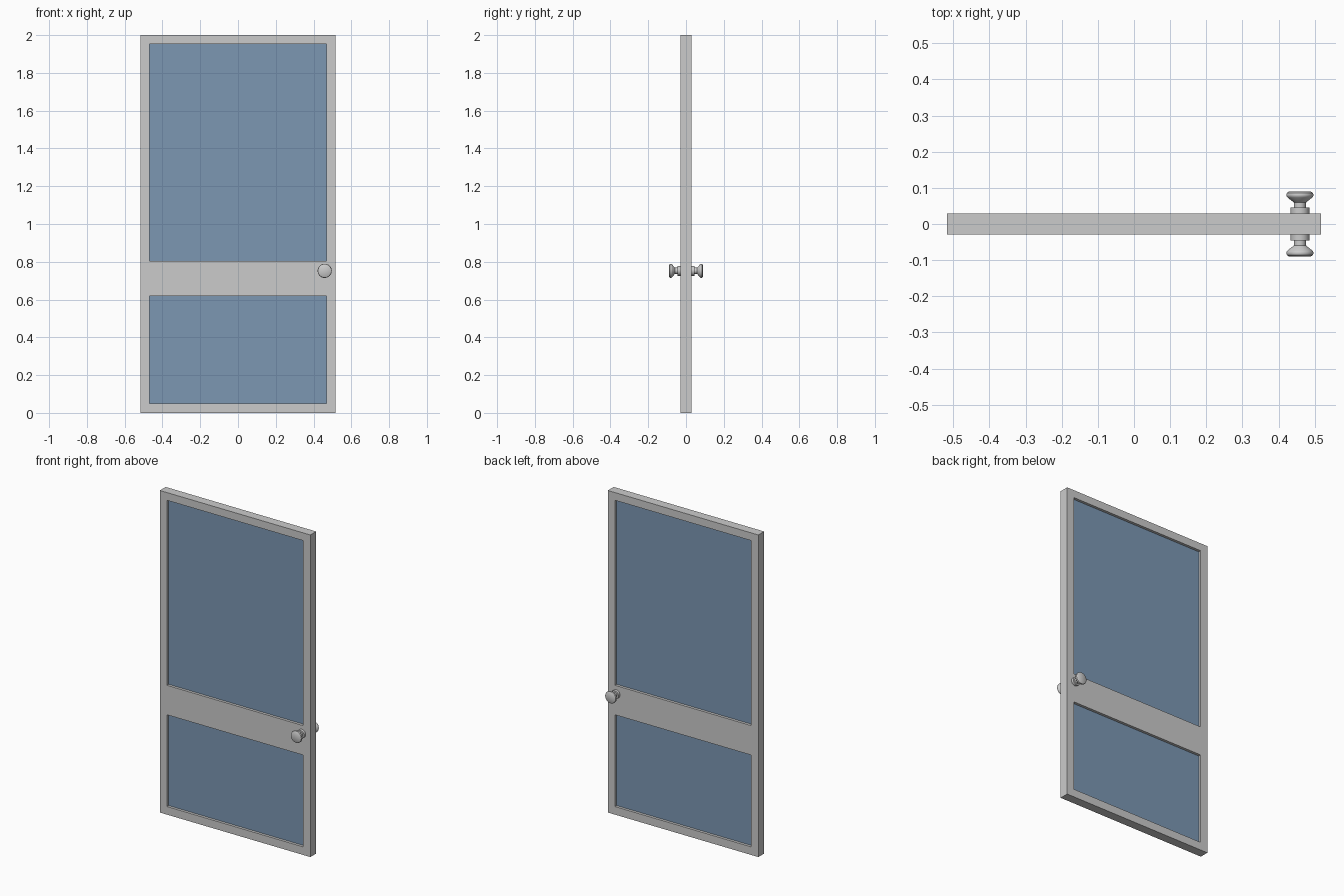
import bpy, bmesh, math
from mathutils import Matrix

if "Cube" in bpy.data.objects:
    bpy.data.objects.remove(bpy.data.objects["Cube"])

XS = [-0.517, -0.468, 0.468, 0.517]           # stile edges
ZS = [0.0, 0.05, 0.62, 0.803, 1.952, 2.0]     # rail edges
HALF = 0.0285                                 # half door thickness
OPENINGS = {(1, 1): "lower_glass", (1, 3): "upper_glass"}


def finish(name, bm, mat=None):
    bmesh.ops.recalc_face_normals(bm, faces=bm.faces)
    me = bpy.data.meshes.new(name)
    bm.to_mesh(me)
    bm.free()
    ob = bpy.data.objects.new(name, me)
    bpy.context.collection.objects.link(ob)
    if mat:
        me.materials.append(mat)
    return ob


# Door frame: a grid of cells with two openings, extruded to thickness
bm = bmesh.new()
v = [[bm.verts.new((x, -HALF, z)) for z in ZS] for x in XS]
for i in range(len(XS) - 1):
    for j in range(len(ZS) - 1):
        if (i, j) not in OPENINGS:
            bm.faces.new((v[i][j], v[i + 1][j], v[i + 1][j + 1], v[i][j + 1]))
ext = bmesh.ops.extrude_face_region(bm, geom=bm.faces[:], use_keep_orig=True)
moved = [g for g in ext["geom"] if isinstance(g, bmesh.types.BMVert)]
bmesh.ops.translate(bm, verts=moved, vec=(0, 2 * HALF, 0))
finish("door_frame", bm)

# Glass panes, recessed on both sides
glass = bpy.data.materials.new("blue_glass")
glass.diffuse_color = (0.2, 0.31, 0.45, 1)
glass.use_nodes = True
glass.node_tree.nodes["Principled BSDF"].inputs["Base Color"].default_value = glass.diffuse_color
for (i, j), name in OPENINGS.items():
    w, h = XS[i + 1] - XS[i], ZS[j + 1] - ZS[j]
    bm = bmesh.new()
    bmesh.ops.create_cube(bm, size=1, matrix=Matrix.Translation(
        (XS[i] + w / 2, 0, ZS[j] + h / 2)) @ Matrix.Diagonal((w, 0.024, h, 1)))
    finish(name, bm, glass)

# Knobs: rosette, neck and flared grip as one turned profile (radius, distance)
PROFILE = [(0, 0.027), (0.026, 0.027), (0.026, 0.045), (0.0165, 0.045),
           (0.0165, 0.059), (0.021, 0.063), (0.034, 0.073), (0.037, 0.077),
           (0.0375, 0.081), (0.036, 0.086), (0.031, 0.0895), (0, 0.09)]
for name, side in (("front_knob", -1), ("back_knob", 1)):
    bm = bmesh.new()
    pts = [bm.verts.new((r, side * d, 0)) for r, d in PROFILE]
    edges = [bm.edges.new(p) for p in zip(pts, pts[1:])]
    bmesh.ops.spin(bm, geom=pts + edges, cent=(0, 0, 0), axis=(0, 1, 0),
                   angle=2 * math.pi, steps=32, use_duplicate=False)
    bmesh.ops.remove_doubles(bm, verts=bm.verts, dist=1e-5)
    knob = finish(name, bm)
    knob.location = (0.459, 0, 0.752)
    bpy.ops.object.select_all(action='DESELECT')
    knob.select_set(True)
    bpy.context.view_layer.objects.active = knob
    bpy.ops.object.shade_smooth_by_angle(angle=math.radians(35))
